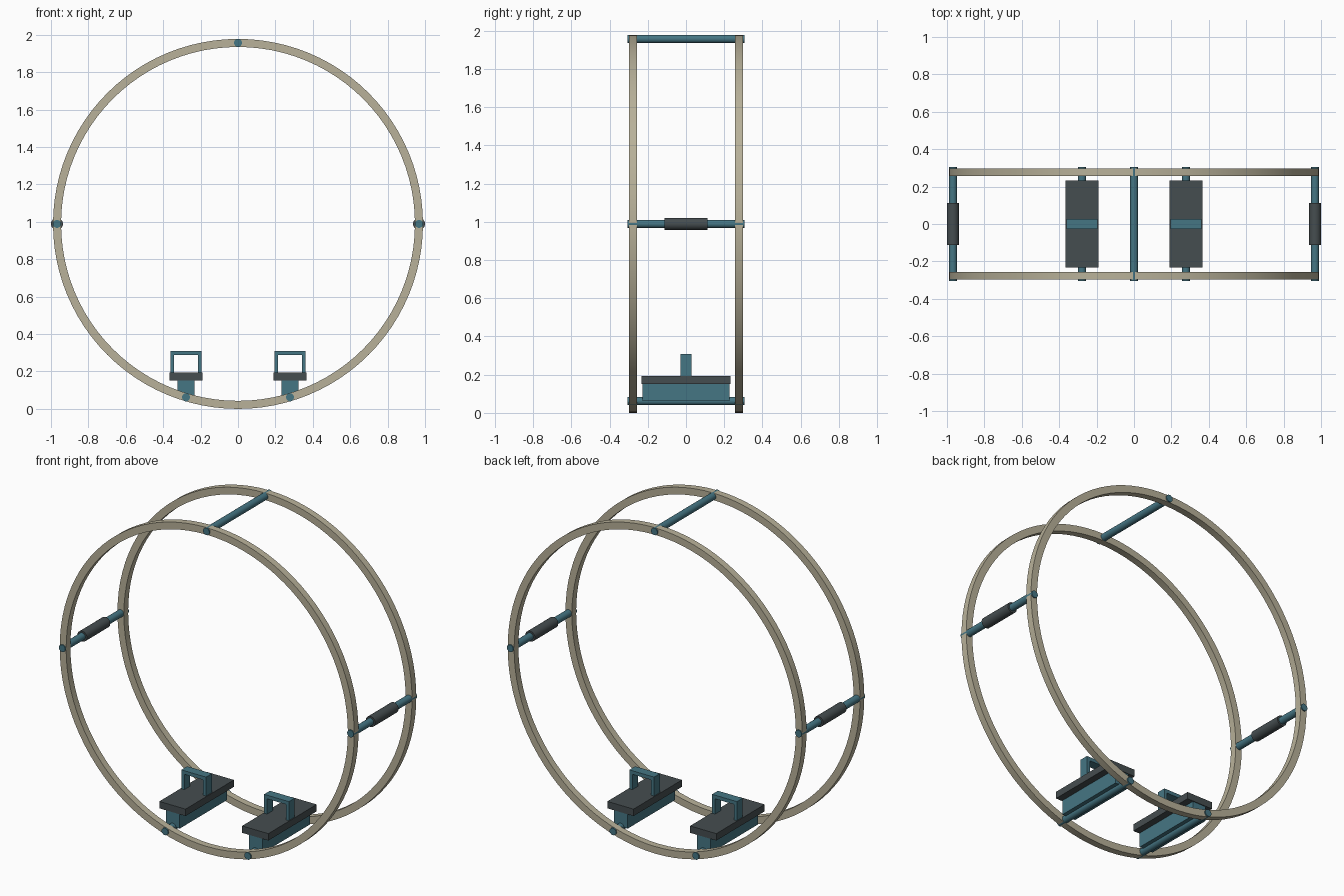
import bpy, bmesh, math

if "Cube" in bpy.data.objects:
    bpy.data.objects.remove(bpy.data.objects["Cube"])

R = 0.968          # ring centre-line radius
CZ = 0.989         # wheel axle height
FOOT_X = 0.278     # foot rung offset


def material(name, rgb):
    m = bpy.data.materials.new(name)
    m.diffuse_color = (*rgb, 1)
    m.use_nodes = True
    m.node_tree.nodes["Principled BSDF"].inputs["Base Color"].default_value = m.diffuse_color
    return m


TAN = material("tan", (0.48, 0.44, 0.32))
TEAL = material("teal", (0.06, 0.18, 0.23))
DARK = material("dark_rubber", (0.06, 0.075, 0.08))


def finish(ob, name, mat, smooth=False):
    ob.name = name
    ob.data.materials.append(mat)
    if smooth:
        bpy.ops.object.select_all(action='DESELECT')
        ob.select_set(True)
        bpy.context.view_layer.objects.active = ob
        bpy.ops.object.shade_smooth_by_angle(angle=math.radians(35))
    return ob


def ring(name, y, width=0.041, inner=0.946, outer=0.989, n=96):
    bm = bmesh.new()
    h = width / 2
    profile = [(inner, y - h), (outer, y - h), (outer, y + h), (inner, y + h)]
    loops = []
    for i in range(n):
        a = 2 * math.pi * i / n
        loops.append([bm.verts.new((r * math.cos(a), py, CZ + r * math.sin(a)))
                      for r, py in profile])
    for i in range(n):
        p, q = loops[i], loops[(i + 1) % n]
        for j in range(4):
            k = (j + 1) % 4
            bm.faces.new((p[j], p[k], q[k], q[j]))
    bmesh.ops.recalc_face_normals(bm, faces=bm.faces)
    me = bpy.data.meshes.new(name)
    bm.to_mesh(me)
    bm.free()
    ob = bpy.data.objects.new(name, me)
    bpy.context.collection.objects.link(ob)
    finish(ob, name, TAN, True)


def rod(name, x, z, radius, length, mat):
    bpy.ops.mesh.primitive_cylinder_add(vertices=24, radius=radius, depth=length,
                                        location=(x, 0, z), rotation=(math.pi / 2, 0, 0))
    finish(bpy.context.object, name, mat, True)


def box(name, x, z0, z1, sx, sy, mat):
    bpy.ops.mesh.primitive_cube_add(size=1, location=(x, 0, (z0 + z1) / 2))
    ob = bpy.context.object
    ob.scale = (sx, sy, z1 - z0)
    bpy.ops.object.transform_apply(location=False, rotation=False, scale=True)
    finish(ob, name, mat)


# two hoops and the top rung
ring("front_hoop", -0.277)
ring("back_hoop", 0.277)
rod("top_rung", 0, CZ + R, 0.0215, 0.61, TEAL)

foot_z = CZ - math.sqrt(R * R - FOOT_X * FOOT_X)
for side, s in (("left", -1), ("right", 1)):
    # hand rung with grip
    rod(side + "_hand_rung", s * R, CZ, 0.0215, 0.61, TEAL)
    rod(side + "_hand_grip", s * R, CZ, 0.032, 0.224, DARK)
    # foot rung, riser and board
    x = s * FOOT_X
    rod(side + "_foot_rung", x, foot_z, 0.0215, 0.61, TEAL)
    box(side + "_board_riser", x, 0.063, 0.155, 0.092, 0.455, TEAL)
    box(side + "_foot_board", x, 0.152, 0.194, 0.176, 0.464, DARK)
    # foot strap
    for end, e in (("outer", s), ("inner", -s)):
        box(f"{side}_strap_{end}_post", x + e * 0.073, 0.18, 0.29, 0.02, 0.056, TEAL)
    box(side + "_strap_bridge", x, 0.287, 0.309, 0.166, 0.056, TEAL)
